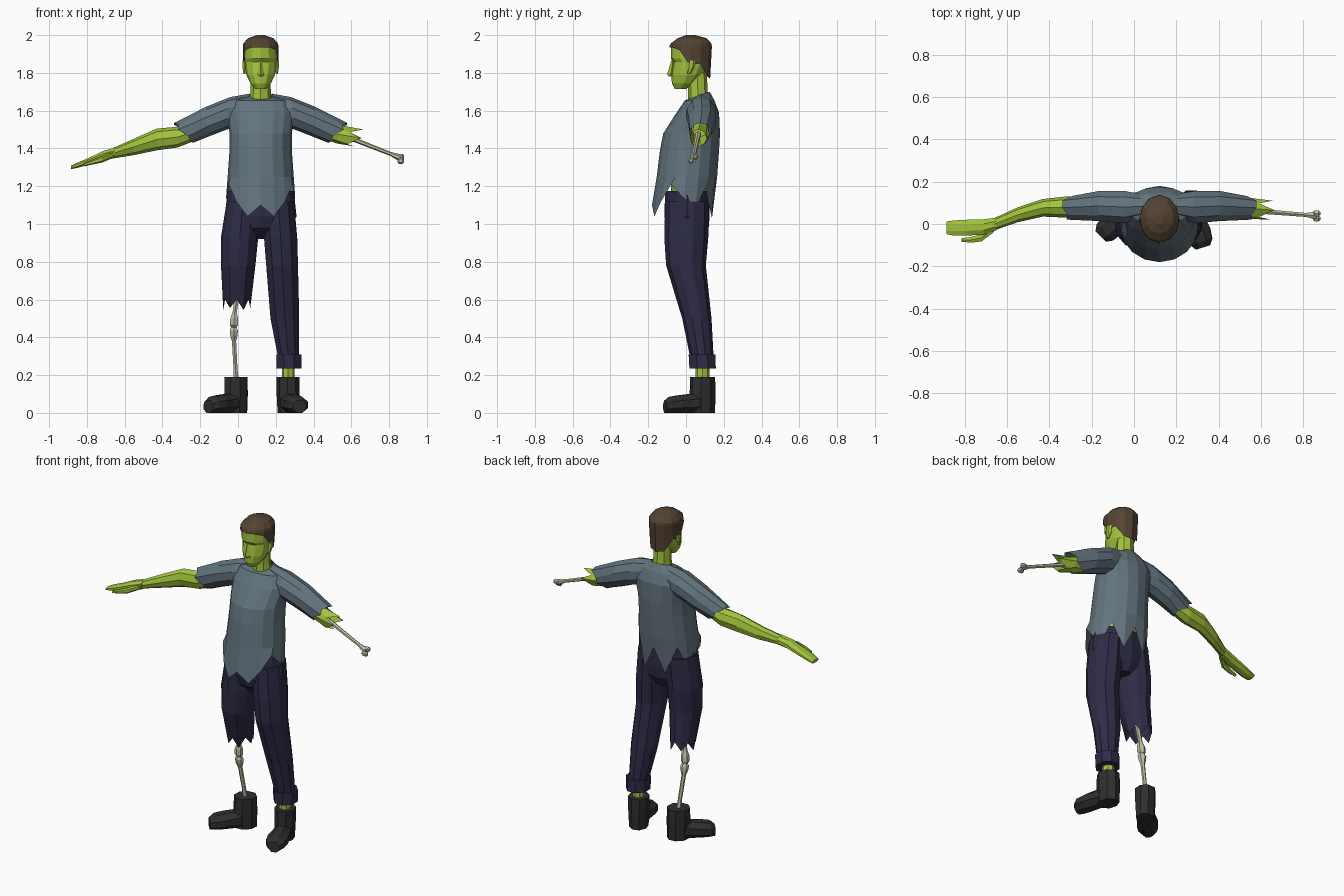
import bpy, bmesh, math
from mathutils import Vector, Matrix


def material(name, rgb):
    m = bpy.data.materials.new(name)
    m.diffuse_color = (*rgb, 1)
    return m


SKIN = material("green_skin", (0.36, 0.55, 0.045))
SHIRT = material("slate_cloth", (0.125, 0.172, 0.205))
PANTS = material("navy_cloth", (0.027, 0.025, 0.062))
SHOE = material("black_leather", (0.028, 0.028, 0.028))
HAIR = material("brown_hair", (0.088, 0.056, 0.032))
BONE = material("bone", (0.54, 0.53, 0.39))
CX = 0.12  # body centre line


def hring(z, x0, x1, y0, y1, tilt=0):
    """Level ring, first point at the front; tilt lowers the front."""
    return (Vector(((x0 + x1) / 2, (y0 + y1) / 2, z)),
            Vector((0, (y0 - y1) / 2, -tilt)), Vector(((x1 - x0) / 2, 0, 0)))


def xring(x, z0, z1, y0, y1, lean=0):
    """Upright ring across the x axis, first point on top; lean shifts the top in x."""
    return (Vector((x, (y0 + y1) / 2, (z0 + z1) / 2)),
            Vector((lean, 0, (z1 - z0) / 2)), Vector((0, (y1 - y0) / 2, 0)))


def loft(name, mat, rings, n=8, start=True, end=True, jag=None, axis=(0, 0, 1), flat=False):
    """Skin a row of rings; jag offsets the points of the last ring along axis."""
    bm = bmesh.new()
    ph = math.pi / n if flat else 0
    k = 1 / math.cos(ph)
    loops = []
    for i, (c, u, v) in enumerate(rings):
        loop = []
        for j in range(n):
            a = 2 * math.pi * j / n + ph
            p = c + u * math.cos(a) * k + v * math.sin(a) * k
            if jag and i == len(rings) - 1:
                p = p + Vector(axis) * jag[j % len(jag)]
            loop.append(bm.verts.new(p))
        loops.append(loop)
    for a, b in zip(loops, loops[1:]):
        for j in range(n):
            bm.faces.new((a[j], a[(j + 1) % n], b[(j + 1) % n], b[j]))
    if start:
        bm.faces.new(loops[0])
    if end:
        bm.faces.new(loops[-1])
    bmesh.ops.recalc_face_normals(bm, faces=bm.faces)
    me = bpy.data.meshes.new(name)
    bm.to_mesh(me)
    bm.free()
    me.materials.append(mat)
    ob = bpy.data.objects.new(name, me)
    bpy.context.collection.objects.link(ob)
    return ob


def centred(rows):
    return [hring(z, CX - w, CX + w, f, b) for z, w, f, b in rows]


# Shirt body with a torn hem
hem = [0.0, -0.06, 0.02, 0.11, 0.04, -0.02, 0.09, -0.07, 0.08]
hem = hem + hem[-2:0:-1]
loft("shirt_body", SHIRT,
     [hring(1.68, CX - 0.06, CX + 0.06, 0.01, 0.125, 0.02)] + centred([
         (1.655, 0.15, -0.005, 0.15), (1.59, 0.18, -0.05, 0.175),
         (1.48, 0.165, -0.12, 0.18), (1.39, 0.165, -0.138, 0.175),
         (1.25, 0.175, -0.155, 0.165), (1.10, 0.183, -0.18, 0.15)]),
     16, start=False, end=False, jag=hem)

# Sleeves, left and right
for side, label in ((1, "left"), (-1, "right")):
    rows = [(0.06, 1.53, 1.69, 0.03, 0.14, 0), (0.17, 1.50, 1.672, 0.0, 0.16, -0.01),
            (0.28, 1.465, 1.62, 0.01, 0.16, 0.01), (0.408, 1.43, 1.535, 0.018, 0.135, 0.05)]
    loft(label + "_sleeve", SHIRT,
         [xring(CX + side * s, a, b, f, k, side * l) for s, a, b, f, k, l in rows],
         10, end=False, jag=[0, 0.01, -0.01, 0.015, -0.015], axis=(side, 0, 0))

# Bare waist, neck and head
loft("waist", SKIN, centred([(1.05, 0.15, -0.08, 0.11), (1.3, 0.14, -0.08, 0.12)]), 10)
loft("neck", SKIN, centred([(1.63, 0.062, 0.01, 0.12), (1.70, 0.054, 0.01, 0.115),
                            (1.80, 0.05, 0.01, 0.11)]), 8)
loft("head", SKIN, centred([
    (1.715, 0.03, -0.06, 0.0), (1.745, 0.055, -0.075, 0.05), (1.79, 0.076, -0.077, 0.095),
    (1.835, 0.083, -0.07, 0.115), (1.858, 0.085, -0.066, 0.12), (1.875, 0.086, -0.08, 0.12),
    (1.94, 0.085, -0.08, 0.12), (1.97, 0.06, -0.05, 0.1)]), 12)
loft("nose", SKIN, centred([(1.78, 0.018, -0.09, -0.06), (1.793, 0.017, -0.1, -0.06),
                            (1.865, 0.008, -0.078, -0.06)]), 4)
for side, label in ((1, "left"), (-1, "right")):
    x = CX + side * 0.086
    loft(label + "_ear", SKIN, [hring(1.795, x - 0.006, x + 0.006, 0.005, 0.025),
                                hring(1.83, x - 0.012, x + 0.012, 0.005, 0.045),
                                hring(1.865, x - 0.012, x + 0.012, 0.01, 0.05)], 6)

# Hair cap: fringe in front, sideburns, long nape
edge = [0.085, 0.085, 0.07, -0.01, 0.0, -0.07, -0.08]
edge = edge + edge[-2:0:-1]
loft("hair", HAIR, centred([(2.0, 0.02, 0.0, 0.05), (1.983, 0.068, -0.045, 0.11),
                            (1.955, 0.092, -0.082, 0.135), (1.94, 0.094, -0.088, 0.137),
                            (1.85, 0.094, -0.088, 0.128)]), 12, end=False, jag=edge)

# Trousers: seat, torn right leg, full left leg, cuff
loft("trouser_seat", PANTS, [hring(1.175, -0.055, 0.295, -0.11, 0.125),
                             hring(1.04, -0.07, 0.31, -0.115, 0.125),
                             hring(0.98, -0.03, 0.27, -0.1, 0.12),
                             hring(0.92, 0.08, 0.16, -0.03, 0.09)], 12)
loft("right_trouser_leg", PANTS, [hring(1.12, -0.06, 0.115, -0.11, 0.12),
                                  hring(0.93, -0.09, 0.107, -0.115, 0.118),
                                  hring(0.78, -0.09, 0.092, -0.105, 0.105),
                                  hring(0.58, -0.078, 0.065, -0.045, 0.12)],
     12, end=False, jag=[0.02, -0.035, 0.025, -0.025])
loft("left_trouser_leg", PANTS, [hring(1.12, 0.125, 0.30, -0.11, 0.12),
                                 hring(0.93, 0.133, 0.318, -0.115, 0.118),
                                 hring(0.78, 0.145, 0.322, -0.105, 0.105),
                                 hring(0.50, 0.168, 0.328, -0.02, 0.135),
                                 hring(0.28, 0.212, 0.326, 0.025, 0.147)], 10)
loft("left_cuff", PANTS, [hring(0.235, 0.205, 0.335, 0.018, 0.158),
                          hring(0.31, 0.203, 0.335, 0.014, 0.155)], 8, flat=True)
loft("left_ankle", SKIN, [hring(0.15, 0.232, 0.30, 0.05, 0.125),
                          hring(0.28, 0.232, 0.30, 0.05, 0.125)], 8)

# Shoes: modelled heel at the origin with toe towards -y, then turned out
for label, pos, turn in (("right", (-0.01, 0.088, 0), -45), ("left", (0.265, 0.088, 0), 17)):
    place = Matrix.Translation(pos) @ Matrix.Rotation(math.radians(turn), 4, 'Z')
    shaft = loft(label + "_shoe_shaft", SHOE, [hring(0, -0.05, 0.05, -0.06, 0.062),
                                               hring(0.1, -0.055, 0.055, -0.065, 0.065),
                                               hring(0.19, -0.056, 0.056, -0.062, 0.062)], 8, flat=True)
    rows = [(0, 0.05, 0.11), (-0.07, 0.05, 0.10), (-0.13, 0.06, 0.093),
            (-0.18, 0.055, 0.085), (-0.208, 0.035, 0.065)]
    foot = loft(label + "_shoe_toe", SHOE,
                [(Vector((0, y, h / 2)), Vector((0, 0, h / 2)), Vector((w, 0, 0)))
                 for y, w, h in rows], 8, flat=True)
    for ob in (shaft, foot):
        ob.data.transform(place)


def bone_column(name, rows):
    loft(name, BONE, [hring(z, x - r, x + r, y - r, y + r) for z, x, y, r in rows], 6)


# Exposed leg bones
bone_column("thigh_bone", [(0.72, 0.01, 0.02, 0.014), (0.53, -0.018, 0.035, 0.013),
                           (0.50, -0.02, 0.038, 0.024), (0.465, -0.022, 0.04, 0.025),
                           (0.45, -0.022, 0.042, 0.014)])
bone_column("shin_bone", [(0.455, -0.022, 0.042, 0.016), (0.435, -0.022, 0.044, 0.025),
                          (0.41, -0.022, 0.047, 0.022), (0.38, -0.021, 0.052, 0.013),
                          (0.23, -0.013, 0.08, 0.012), (0.17, -0.01, 0.088, 0.017)])

# Whole right arm with hand and thumb
loft("right_arm", SKIN, [xring(x, a, b, f, k) for x, a, b, f, k in [
    (-0.18, 1.46, 1.56, 0.03, 0.12), (-0.32, 1.405, 1.515, 0.03, 0.13),
    (-0.43, 1.39, 1.505, 0.035, 0.118), (-0.55, 1.365, 1.452, 0.008, 0.078),
    (-0.66, 1.347, 1.403, -0.03, 0.028)]], 8)
loft("right_hand", SKIN, [xring(x, a, b, f, k) for x, a, b, f, k in [
    (-0.65, 1.35, 1.405, -0.03, 0.03), (-0.71, 1.335, 1.388, -0.05, 0.022),
    (-0.79, 1.315, 1.35, -0.055, 0.02), (-0.85, 1.297, 1.325, -0.055, 0.017),
    (-0.885, 1.29, 1.308, -0.048, 0.012)]], 8, flat=True)
loft("right_thumb", SKIN, [xring(x, a, b, f, k) for x, a, b, f, k in [
    (-0.66, 1.35, 1.385, -0.04, 0.0), (-0.72, 1.325, 1.36, -0.085, -0.045),
    (-0.77, 1.315, 1.34, -0.09, -0.06), (-0.815, 1.305, 1.322, -0.085, -0.066)]], 6)

# Torn left arm stump and bone
loft("left_arm_stump", SKIN, [xring(x, a, b, f, k) for x, a, b, f, k in [
    (0.42, 1.46, 1.56, 0.03, 0.12), (0.53, 1.425, 1.525, 0.025, 0.125),
    (0.62, 1.41, 1.50, 0.02, 0.11)]], 8, end=False,
    jag=[0.045, -0.03, 0.035, -0.04, 0.0, -0.04, 0.03, -0.03], axis=(1, 0, 0))
loft("left_arm_bone", BONE, [xring(x, z - r, z + r, y - r, y + r) for x, z, y, r in [
    (0.54, 1.475, 0.065, 0.016), (0.62, 1.445, 0.058, 0.013), (0.81, 1.37, 0.043, 0.011),
    (0.845, 1.355, 0.04, 0.018), (0.862, 1.347, 0.039, 0.018)]], 6)
for i, (dy, dz) in enumerate(((-0.012, -0.01), (0.012, 0.01))):
    x, y, z, r = 0.862, 0.038 + dy, 1.345 + dz, 0.018
    loft("bone_knob_%d" % (i + 1), BONE, [
        xring(x + r * t, z - r * w, z + r * w, y - r * w, y + r * w)
        for t, w in ((-1, 0.4), (-0.5, 0.9), (0.5, 0.9), (1, 0.4))], 6)
